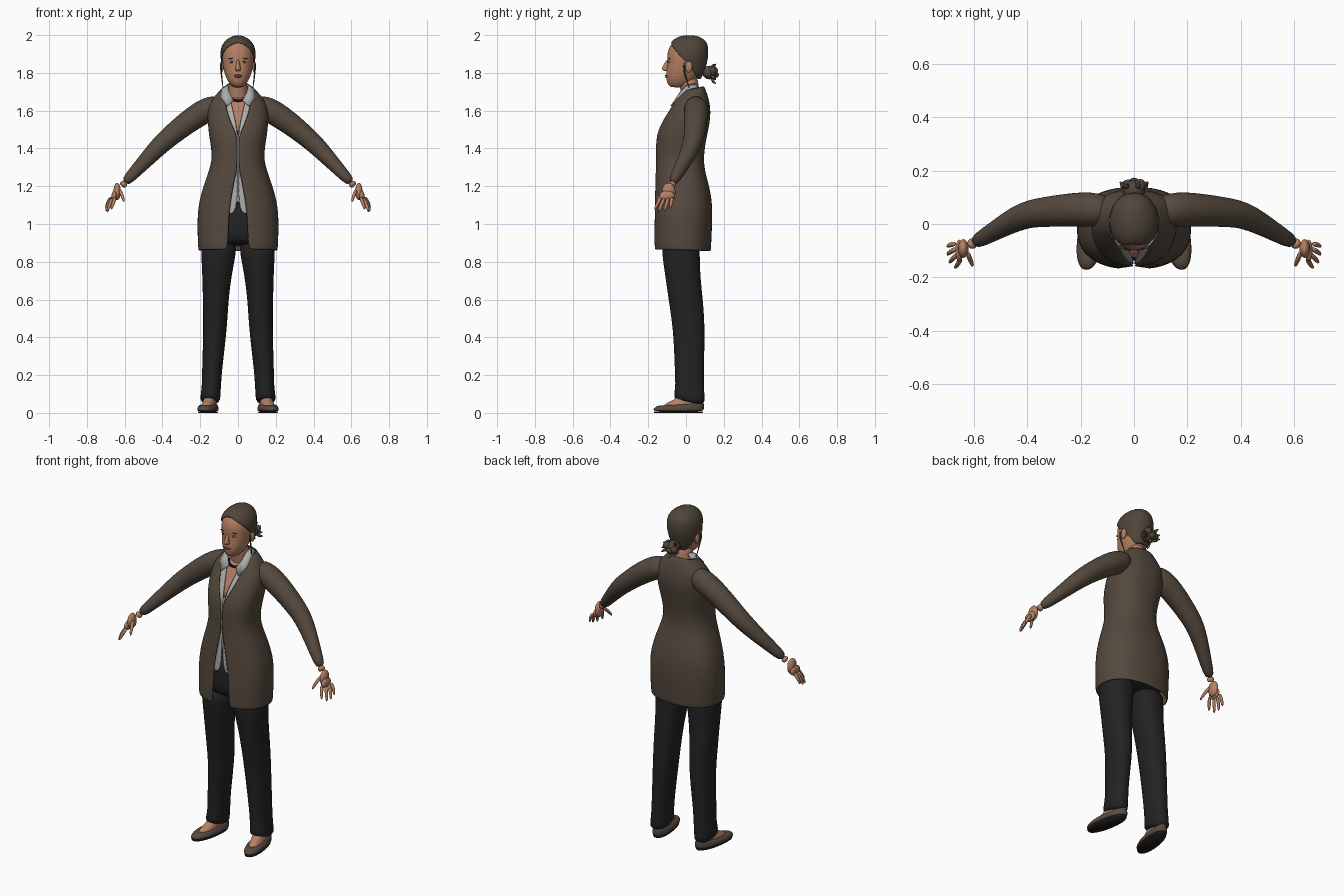
import bpy, bmesh, math, random
from mathutils import Vector

random.seed(4)

COLOURS = {
    "brown_wool": (0.090, 0.066, 0.048), "black_cloth": (0.016, 0.016, 0.017),
    "grey_shirt": (0.42, 0.42, 0.42), "skin": (0.46, 0.215, 0.125),
    "brown_hair": (0.080, 0.060, 0.042), "shoe_leather": (0.095, 0.070, 0.052),
    "dark_trim": (0.014, 0.011, 0.010), "lip": (0.30, 0.115, 0.08),
    "eye_white": (0.50, 0.47, 0.43),
}
MATS = {}
for key, rgb in COLOURS.items():
    MATS[key] = bpy.data.materials.new(key)
    MATS[key].diffuse_color = (*rgb, 1)


def finish(name, bm, mat, mirror=False, thick=0, sub=1):
    """Turn a bmesh into a smooth named object with its modifiers."""
    bmesh.ops.remove_doubles(bm, verts=bm.verts, dist=0.0002)
    bmesh.ops.recalc_face_normals(bm, faces=bm.faces)
    me = bpy.data.meshes.new(name)
    bm.to_mesh(me)
    bm.free()
    ob = bpy.data.objects.new(name, me)
    bpy.context.collection.objects.link(ob)
    me.materials.append(MATS[mat])
    for p in me.polygons:
        p.use_smooth = True
    if mirror:
        ob.modifiers.new("Mirror", "MIRROR").use_mirror_merge = False
    if thick:
        m = ob.modifiers.new("Solidify", "SOLIDIFY")
        m.thickness, m.offset = thick, -1
    if sub:
        m = ob.modifiers.new("Subsurf", "SUBSURF")
        m.levels = m.render_levels = sub
    return ob


def skin_rings(bm, rings, closed, caps):
    vs = [[bm.verts.new(p) for p in r] for r in rings]
    n = len(vs[0])
    for a, b in zip(vs, vs[1:]):
        for i in range(n if closed else n - 1):
            j = (i + 1) % n
            bm.faces.new((a[i], a[j], b[j], b[i]))
    for flag, r in zip(caps, (vs[0], vs[-1])):
        if flag:
            bm.faces.new(r)


def loft(name, rings, mat, n=28, e=2.2, opened=False, degrees=False,
         caps=(1, 1), shear=0, **kw):
    """Stack of rounded rings: (z, cx, y_front, y_back, rx, front_opening, tilt)."""
    out = []
    for ring in rings:
        z, cx, yf, yb, rx, w, tilt = (tuple(ring) + (0, 0))[:7]
        cy, ry = (yf + yb) / 2, (yb - yf) / 2
        a = math.radians(w) if degrees else math.asin(min(1, w / rx) ** (e / 2))
        pts = []
        for i in range(n + 1 if opened else n):
            t = -math.pi / 2 + a + (2 * math.pi - 2 * a) * i / n
            c, s = math.cos(t), math.sin(t)
            x = cx + math.copysign(abs(c) ** (2 / e), c) * rx
            y = cy + math.copysign(abs(s) ** (2 / e), s) * ry
            pts.append((x + shear * y, y, z + tilt * (y - cy)))
        out.append(pts)
    bm = bmesh.new()
    skin_rings(bm, out, not opened, caps)
    return finish(name, bm, mat, **kw)


def tubes(name, paths, mat, n=12, **kw):
    """Round tubes through (x, y, z, radius) points."""
    bm = bmesh.new()
    for path in paths:
        ps = [Vector(p[:3]) for p in path]
        rings = []
        for i, p in enumerate(ps):
            d = (ps[min(i + 1, len(ps) - 1)] - ps[max(i - 1, 0)]).normalized()
            u = d.cross(Vector((0, 1, 0.05))).normalized()
            v = d.cross(u)
            ang = [2 * math.pi * k / n for k in range(n)]
            rings.append([p + path[i][3] * (u * math.cos(t) + v * math.sin(t)) for t in ang])
        skin_rings(bm, rings, True, (1, 1))
    return finish(name, bm, mat, **kw)


def blobs(name, items, mat, **kw):
    """Ellipsoids: (x, y, z, rx, ry, rz)."""
    bm = bmesh.new()
    for x, y, z, a, b, c in items:
        for v in bmesh.ops.create_uvsphere(bm, u_segments=14, v_segments=9, radius=1)["verts"]:
            v.co = (x + v.co.x * a, y + v.co.y * b, z + v.co.z * c)
    return finish(name, bm, mat, sub=0, **kw)


# Coat body, open down the front above and below the waist
coat = [(0.86, 0, -.170, .132, .210, .062, -.03), (0.88, 0, -.171, .133, .212, .054),
        (0.96, 0, -.171, .137, .215, .050), (1.05, 0, -.169, .140, .215, .046),
        (1.12, 0, -.167, .138, .206, .037), (1.20, 0, -.165, .124, .184, .024),
        (1.28, 0, -.161, .100, .155, .006), (1.34, 0, -.160, .094, .137, .001),
        (1.41, 0, -.160, .100, .143, .001), (1.47, 0, -.157, .112, .154, .004),
        (1.53, 0, -.136, .125, .160, .033), (1.59, 0, -.102, .131, .163, .054),
        (1.64, 0, -.072, .126, .152, .067), (1.68, 0, -.052, .115, .122, .072),
        (1.72, 0, -.030, .096, .084, .070, .2)]
loft("coat_body", coat, "brown_wool", n=36, e=2.35, opened=True, caps=(0, 0), thick=.008)


# Inner layers follow the coat, set inward
def inset(lo, hi, d, widths=None):
    rows = [r for r in coat if lo <= r[0] <= hi]
    return [(r[0], 0, r[2] + d, r[3] - d, r[4] - d, widths[i] if widths else 0)
            for i, r in enumerate(rows)]


loft("shirt", inset(1.04, 1.70, .014, [.016, .001, .001, .001, .001, .001, .001, .008, .022, .034, .046]),
     "grey_shirt", n=36, e=2.35, opened=True, caps=(0, 0), thick=.004)
loft("chest", inset(1.46, 1.70, .027), "skin", e=2.35)
loft("trouser_hips", inset(0.87, 1.13, .032), "black_cloth", e=2.35)

# Sleeves
tubes("sleeves", [[(.09, .05, 1.635, .050), (.135, .053, 1.617, .064), (.19, .055, 1.592, .067),
                   (.28, .050, 1.530, .061), (.36, .043, 1.464, .055), (.41, .033, 1.420, .051),
                   (.47, .005, 1.357, .044), (.54, -.037, 1.282, .034), (.604, -.073, 1.214, .027)]],
      "brown_wool", n=18, mirror=True)

# Hands: palm plus fingers
tubes("palms", [[(.595, -.068, 1.222, .021), (.617, -.079, 1.200, .023)]], "skin", mirror=True)
blobs("palm_pads", [(.640, -.092, 1.172, .020, .036, .046), (.655, -.100, 1.148, .015, .042, .028)],
      "skin", mirror=True)
fingers = [((.648, -.130, 1.145), (.662, -.152, 1.108), (.672, -.166, 1.075)),
           ((.660, -.112, 1.140), (.683, -.133, 1.100), (.692, -.146, 1.060)),
           ((.666, -.092, 1.140), (.692, -.106, 1.100), (.699, -.116, 1.064)),
           ((.668, -.073, 1.146), (.692, -.079, 1.112), (.700, -.085, 1.080)),
           ((.628, -.100, 1.185), (.612, -.138, 1.150), (.603, -.160, 1.115))]
tubes("fingers", [[(*a, .0115), (*b, .0100), (*c, .0060)] for a, b, c in fingers],
      "skin", n=8, mirror=True)

# Trouser legs
loft("trouser_legs", [(.05, .147, -.066, .102, .054, 0, -.22), (.09, .146, -.064, .098, .053, 0, -.1),
                      (.15, .140, -.056, .097, .051), (.22, .138, -.060, .095, .053),
                      (.40, .124, -.066, .100, .061), (.50, .120, -.078, .098, .065),
                      (.60, .118, -.093, .090, .069), (.72, .112, -.110, .077, .077),
                      (.84, .103, -.128, .072, .093), (.92, .100, -.130, .080, .097)],
     "black_cloth", n=20, mirror=True)

# Shoes, soles and bare insteps
loft("soles", [(0, .153, -.168, .088, .046), (.008, .153, -.171, .091, .049)],
     "dark_trim", shear=-.15, mirror=True, sub=0)
loft("shoes", [(.006, .153, -.172, .092, .050), (.018, .153, -.175, .095, .053),
               (.032, .153, -.164, .096, .050), (.042, .153, -.142, .096, .044, 0, .02),
               (.047, .153, -.112, .093, .036, 0, .08)],
     "shoe_leather", shear=-.15, caps=(1, 0), mirror=True, thick=.003)
loft("insteps", [(.02, .153, -.135, .082, .040), (.042, .153, -.122, .082, .036),
                 (.060, .150, -.085, .080, .034), (.08, .146, -.045, .080, .034),
                 (.14, .142, -.020, .075, .034)], "skin", shear=-.12, mirror=True)

# Neck and head
tubes("neck", [[(0, .040, 1.60, .060), (0, .028, 1.67, .052), (0, .018, 1.72, .049),
                (0, .010, 1.79, .052)]], "skin", n=20)
loft("face", [(1.722, 0, -.076, .010, .022), (1.734, 0, -.095, .025, .038),
              (1.760, 0, -.104, .050, .057), (1.790, 0, -.106, .070, .069),
              (1.820, 0, -.103, .090, .077), (1.860, 0, -.098, .100, .083),
              (1.900, 0, -.101, .105, .085), (1.940, 0, -.089, .100, .077),
              (1.970, 0, -.060, .085, .054), (1.985, 0, -.020, .050, .020)], "skin", e=2.1)
loft("nose", [(1.872, 0, -.104, -.080, .008), (1.845, 0, -.117, -.080, .010),
              (1.824, 0, -.132, -.080, .015), (1.814, 0, -.126, -.080, .016),
              (1.808, 0, -.108, -.080, .012)], "skin", n=12)
blobs("ears", [(.086, .015, 1.832, .010, .019, .031)], "skin", mirror=True)
blobs("lips", [(0, -.102, 1.786, .024, .009, .0045), (0, -.102, 1.779, .019, .009, .005)], "lip")
blobs("eyes", [(.033, -.087, 1.858, .014, .007, .0055)], "eye_white", mirror=True)
blobs("irises", [(.032, -.0925, 1.858, .005, .003, .005)], "dark_trim", mirror=True)
blobs("eyebrows", [(.036, -.089, 1.877, .018, .006, .0028)], "brown_hair", mirror=True)

# Hair cap swept back from the hairline
loft("hair", [(1.765, 0, -.080, .078, .066, 142), (1.80, 0, -.100, .095, .079, 120),
              (1.84, 0, -.105, .108, .089, 98), (1.88, 0, -.107, .117, .095, 76),
              (1.92, 0, -.105, .119, .094, 55), (1.948, 0, -.096, .115, .086, 30),
              (1.968, 0, -.080, .106, .071, 0), (1.988, 0, -.050, .081, .046, 0),
              (1.999, 0, -.015, .048, .016, 0)],
     "brown_hair", n=32, e=2.1, opened=True, degrees=True, caps=(0, 1), thick=.008)

# Bun with loose tufts and side strands
blobs("bun", [(0, .125, 1.802, .042, .040, .036), (.022, .145, 1.812, .024, .024, .022),
              (-.022, .143, 1.797, .026, .024, .022), (0, .152, 1.790, .022, .022, .018)], "brown_hair")
tufts = []
for i in range(9):
    t = 2 * math.pi * i / 9 + random.uniform(-.2, .2)
    r = random.uniform(.044, .058)
    c, s = math.cos(t), math.sin(t)
    tufts.append([(c * .025, .135, 1.80 + s * .022, .011), (c * r, .145, 1.80 + s * r * .85, .008),
                  (c * r * 1.12, .158, 1.80 + s * r, .003)])
tubes("bun_tufts", tufts, "brown_hair", n=6, sub=0)
tubes("side_strands", [[(.089, -.010, 1.86, .006), (.090, -.012, 1.81, .005),
                        (.084, .005, 1.76, .004), (.078, .020, 1.71, .002)]],
      "brown_hair", n=6, mirror=True)

# Shirt collar wings
bm = bmesh.new()
skin_rings(bm, [[(.050, .050, 1.745), (.054, .000, 1.735), (.048, -.032, 1.700), (.024, -.056, 1.655)],
                [(.078, .060, 1.725), (.088, .000, 1.712), (.088, -.045, 1.668), (.058, -.082, 1.625)]],
           False, (0, 0))
finish("collar_wings", bm, "grey_shirt", mirror=True, thick=.006, sub=0)

# Bead necklace
beads = []
for i in range(-6, 7):
    a = i * .21
    beads.append((.050 * math.sin(a), -.002 - .046 * math.cos(a), 1.653 + .030 * (1 - math.cos(a)),
                  .0065, .0065, .0075))
blobs("necklace", beads, "dark_trim")
